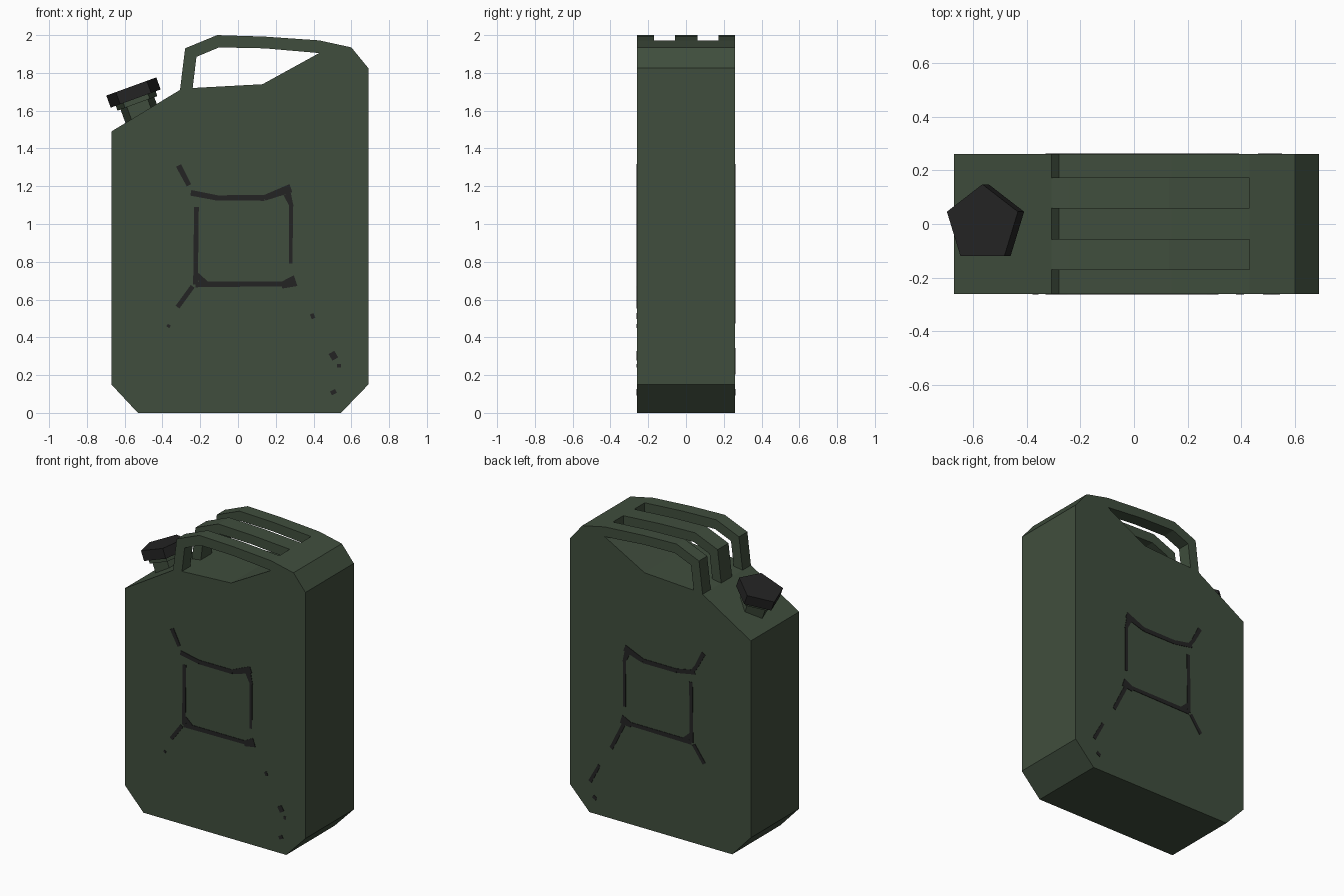
import bpy, bmesh
from math import radians, pi, sin, cos, hypot
from mathutils import Matrix, Vector

if "Cube" in bpy.data.objects:
    bpy.data.objects.remove(bpy.data.objects["Cube"])


def material(name, rgb):
    m = bpy.data.materials.new(name)
    m.diffuse_color = (*rgb, 1)
    m.use_nodes = True
    m.node_tree.nodes["Principled BSDF"].inputs["Base Color"].default_value = m.diffuse_color
    return m


GREEN = material("olive green", (0.051, 0.076, 0.047))
DARK = material("near black", (0.0175, 0.0175, 0.0175))


def finish(bm, name, mat):
    bmesh.ops.recalc_face_normals(bm, faces=bm.faces)
    me = bpy.data.meshes.new(name)
    bm.to_mesh(me)
    bm.free()
    me.materials.append(mat)
    ob = bpy.data.objects.new(name, me)
    bpy.context.collection.objects.link(ob)
    return ob


def extrude_profile(bm, pts, y0, y1, skip=()):
    """Prism along y from an x-z outline; skip lists side faces left open."""
    a = [bm.verts.new((x, y0, z)) for x, z in pts]
    b = [bm.verts.new((x, y1, z)) for x, z in pts]
    bm.faces.new(a)
    bm.faces.new(b[::-1])
    n = len(pts)
    for i in range(n):
        if i not in skip:
            j = (i + 1) % n
            bm.faces.new((a[i], b[i], b[j], a[j]))


HALF = 0.26

# Can body, with the sloping shoulder and the floor under the handles
bm = bmesh.new()
extrude_profile(bm, [
    (-0.53, 0), (0.545, 0), (0.69, 0.15), (0.69, 1.825), (0.60, 1.935),
    (0.43, 1.972), (0.43, 1.905), (0.13, 1.74), (-0.24, 1.72),
    (-0.307, 1.71), (-0.67, 1.49), (-0.67, 0.15)], -HALF, HALF)
finish(bm, "can_body", GREEN)

# Three parallel carrying handles
HANDLE = [(-0.307, 1.71), (-0.28, 1.93), (-0.11, 2.0), (0.14, 1.992),
          (0.43, 1.972), (0.43, 1.905), (0.14, 1.93), (-0.10, 1.935),
          (-0.22, 1.885), (-0.24, 1.72)]
for side, y0, y1 in (("front", -HALF, -0.17), ("middle", -0.057, 0.06),
                     ("back", 0.172, HALF)):
    bm = bmesh.new()
    extrude_profile(bm, HANDLE, y0, y1, skip=(4, 9))
    finish(bm, side + "_handle", GREEN)

# Tilted five-sided spout and cap, measured down from the cap top
SPOUT = Matrix.Translation((-0.565, 0, 1.728)) @ Matrix.Rotation(radians(-20), 4, 'Y')


def pentagon(name, radius, top, bottom, mat):
    bm = bmesh.new()
    rings = []
    for depth in (top, bottom):
        rings.append([bm.verts.new(SPOUT @ Vector((
            radius * cos(pi / 2 + k * 2 * pi / 5),
            radius * sin(pi / 2 + k * 2 * pi / 5), -depth))) for k in range(5)])
    a, b = rings
    bm.faces.new(a)
    bm.faces.new(b[::-1])
    for k in range(5):
        j = (k + 1) % 5
        bm.faces.new((a[k], b[k], b[j], a[j]))
    finish(bm, name, mat)


pentagon("spout_cap", 0.148, 0, 0.068, DARK)
pentagon("spout_collar", 0.118, 0.06, 0.095, GREEN)
pentagon("spout_neck", 0.10, 0.09, 0.25, GREEN)

# Worn dark marks: x1, z1, width1, x2, z2, width2
SHARED = [
    (-0.25, 1.165, .03, -0.11, 1.138, .028), (-0.11, 1.138, .028, 0.14, 1.138, .03),
    (0.14, 1.138, .03, 0.28, 1.19, .045), (0.26, 1.16, .04, 0.285, 1.09, .02),
    (0.28, 1.11, .022, 0.28, 0.79, .018), (-0.22, 1.09, .025, -0.225, 0.68, .025),
    (-0.225, 0.68, .03, 0.24, 0.683, .025), (0.23, 0.675, .035, 0.305, 0.70, .06),
    (-0.22, 0.73, .03, -0.17, 0.685, .03), (-0.24, 0.67, .025, -0.32, 0.56, .025),
    (-0.315, 1.31, .03, -0.26, 1.205, .025), (0.50, 0.12, .03, 0.51, 0.10, .03)]
FRONT = [
    (0.495, 0.32, .035, 0.515, 0.285, .035), (0.39, 0.525, .02, 0.40, 0.50, .02),
    (0.535, 0.26, .02, 0.535, 0.24, .02), (-0.375, 0.465, .015, -0.36, 0.455, .015)]
BACK = [
    (0.285, 0.67, .025, 0.38, 0.48, .025), (0.47, 0.34, .02, 0.54, 0.21, .025),
    (-0.26, 1.205, .025, -0.23, 1.165, .025)]


def marks(name, strokes, y, outward):
    bm = bmesh.new()
    for x1, z1, w1, x2, z2, w2 in strokes:
        length = hypot(x2 - x1, z2 - z1)
        nx, nz = -(z2 - z1) / length / 2, (x2 - x1) / length / 2
        extrude_profile(bm, [
            (x1 + nx * w1, z1 + nz * w1), (x2 + nx * w2, z2 + nz * w2),
            (x2 - nx * w2, z2 - nz * w2), (x1 - nx * w1, z1 - nz * w1)],
            y - outward * 0.001, y + outward * 0.003)
    finish(bm, name, DARK)


marks("front_marks", SHARED + FRONT, -HALF, -1)
marks("back_marks", SHARED + BACK, HALF, 1)
